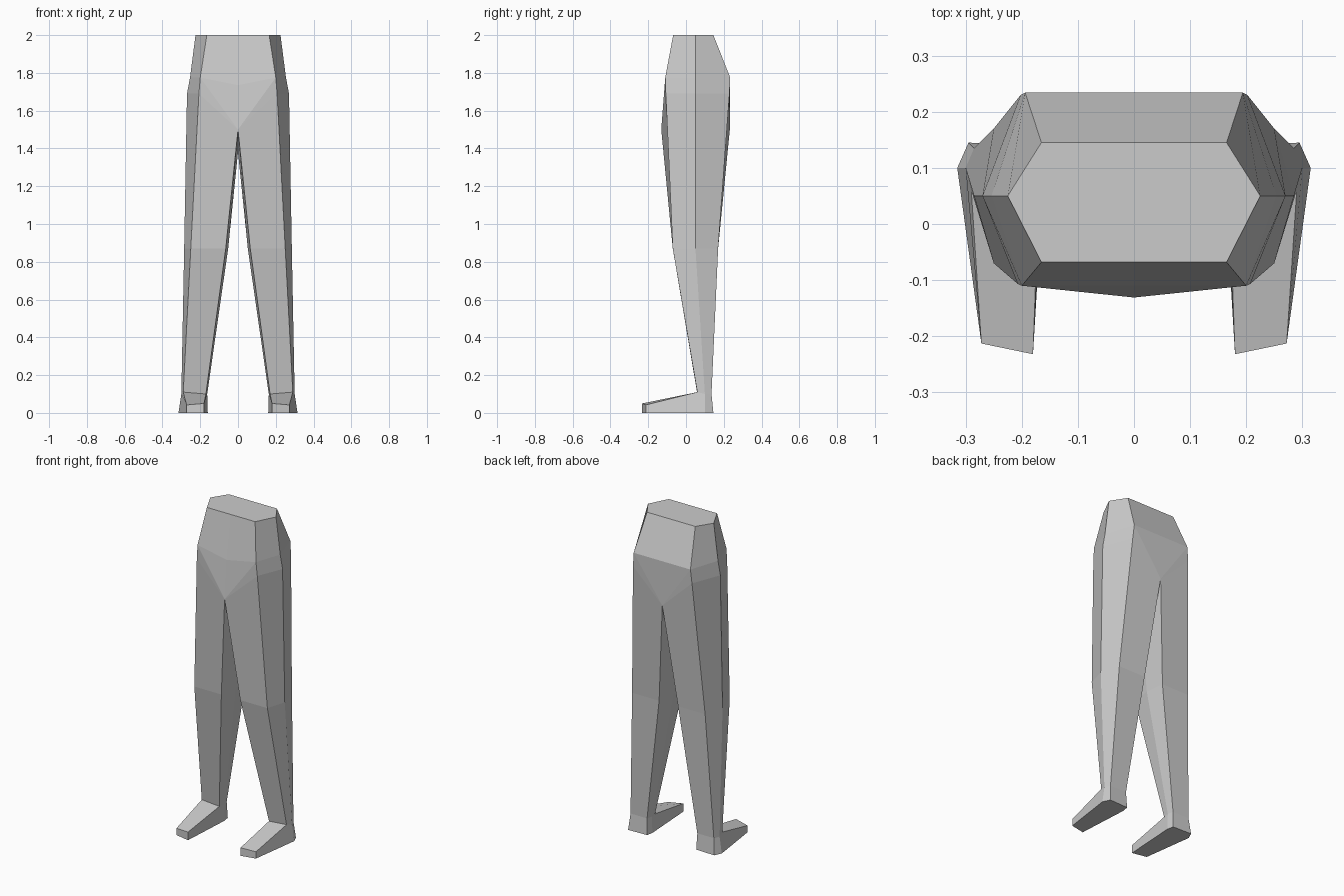
import bpy, bmesh

if "Cube" in bpy.data.objects:
    bpy.data.objects.remove(bpy.data.objects["Cube"])

grey = bpy.data.materials.new("light grey")
grey.diffuse_color = (0.6, 0.6, 0.6, 1)
grey.use_nodes = True
grey.node_tree.nodes["Principled BSDF"].inputs["Base Color"].default_value = grey.diffuse_color

# Half sections, each listed front, side, back
waist = [(.165, -.068, 2), (.225, .05, 2), (.165, .145, 2)]
hip = [(.2, -.11, 1.775), (.254, .05, 1.775), (.194, .234, 1.775)]
thigh = [(.207, -.107, 1.69), (.27, .05, 1.69), (.202, .23, 1.69)]
# Crotch arch: front, middle, back
crotch = [(0, -.131, 1.5), (0, .05, 1.38), (0, .232, 1.5)]
# Leg rings: front, side, back, inner back, inner middle, inner front
knee = [(.25, -.07, .87), (.285, .05, .87), (.25, .17, .87),
        (.065, .17, .87), (.052, .05, .87), (.065, -.07, .87)]
ankle = [(.29, .06, .11), (.3, .1, .1), (.285, .135, .1),
         (.172, .135, .1), (.163, .1, .1), (.17, .06, .1)]
sole = [(.272, -.213, 0), (.315, .1, 0), (.295, .145, 0),
        (.168, .14, 0), (.16, .1, 0), (.18, -.232, 0)]
toe_out, toe_in = (.272, -.213, .042), (.18, -.232, .05)

bm = bmesh.new()
cache = {}


def face(*pts):
    vs = []
    for p in pts:
        if p not in cache:
            cache[p] = bm.verts.new(p)
        vs.append(cache[p])
    bm.faces.new(vs)


def centre(p):
    return (0, p[1], p[2])


# Waist cap and the outer bands of the hips
face(*waist, centre(waist[2]), centre(waist[0]))
for a, b in ((waist, hip), (hip, thigh), (thigh, knee[:3])):
    for i in range(2):
        face(a[i], b[i], b[i + 1], a[i + 1])

# Front and back of the hips, tapering to the crotch
for i, inner in ((0, 5), (2, 3)):
    mid = (0, hip[i][1], 1.775 if i else 1.735)
    face(centre(waist[i]), mid, hip[i], waist[i])
    face(mid, crotch[i], hip[i])
    face(hip[i], crotch[i], thigh[i])
    face(thigh[i], crotch[i], knee[inner], knee[i])

# Inner thigh
face(crotch[0], crotch[1], knee[4], knee[5])
face(crotch[1], crotch[2], knee[3], knee[4])

# Shin
for i in range(6):
    j = (i + 1) % 6
    face(knee[i], ankle[i], ankle[j], knee[j])

# Foot: heel walls, sides, instep, toe and sole
for i in (1, 2, 3):
    face(ankle[i], sole[i], sole[i + 1], ankle[i + 1])
face(ankle[0], toe_out, sole[0], sole[1], ankle[1])
face(ankle[5], ankle[4], sole[4], sole[5], toe_in)
face(ankle[0], ankle[5], toe_in, toe_out)
face(toe_out, toe_in, sole[5], sole[0])
face(*sole)

# Mirror into a pair of legs
half = bm.verts[:] + bm.edges[:] + bm.faces[:]
copy = bmesh.ops.duplicate(bm, geom=half)["geom"]
for v in copy:
    if isinstance(v, bmesh.types.BMVert):
        v.co.x = -v.co.x
bmesh.ops.remove_doubles(bm, verts=bm.verts[:], dist=.0005)
bmesh.ops.recalc_face_normals(bm, faces=bm.faces[:])

mesh = bpy.data.meshes.new("legs")
bm.to_mesh(mesh)
bm.free()
mesh.materials.append(grey)
bpy.context.collection.objects.link(bpy.data.objects.new("legs", mesh))
